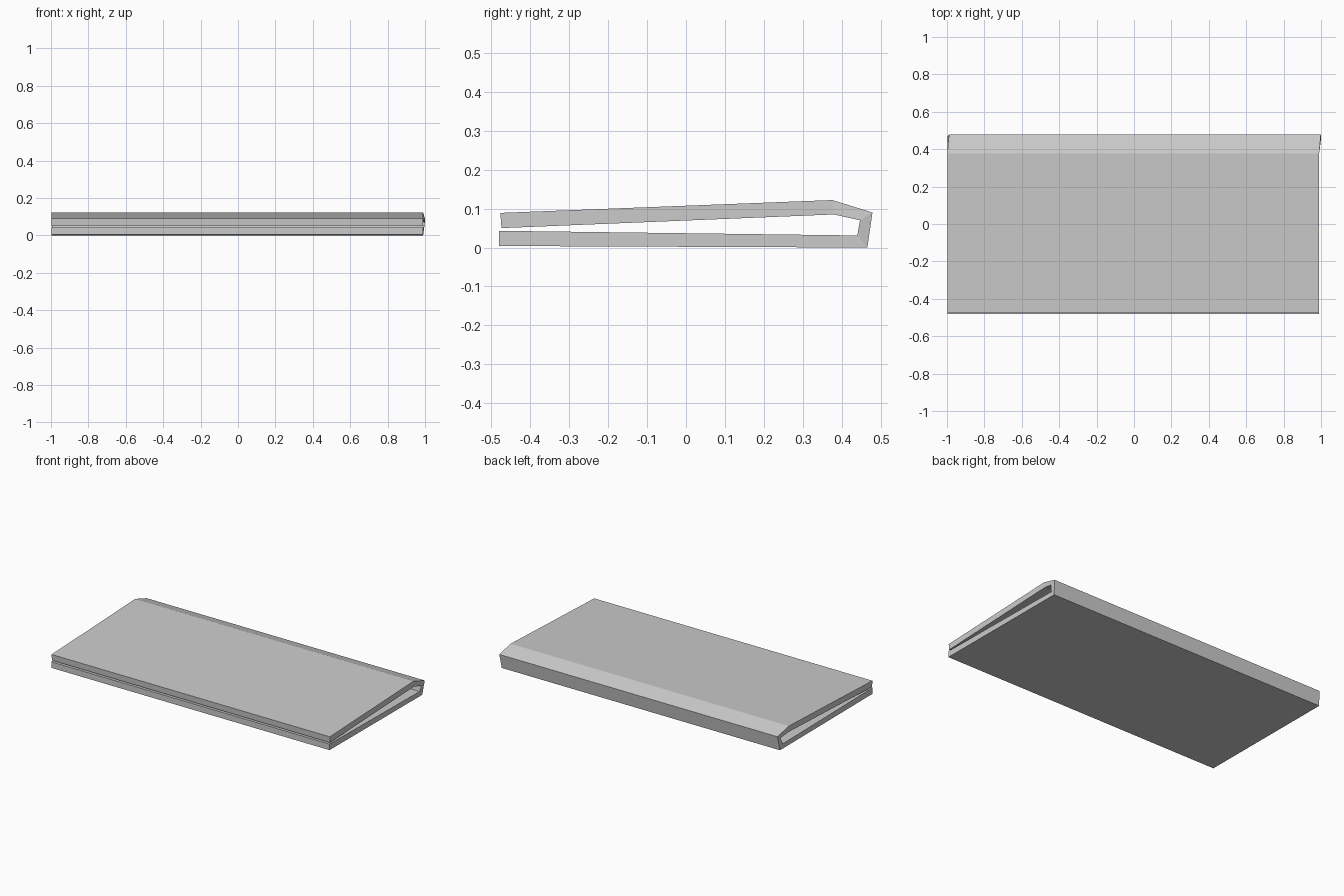
import bpy
import bmesh

cube = bpy.data.objects.get("Cube")
if cube:
    bpy.data.objects.remove(cube, do_unlink=True)

# Plain grey sheet material
grey = bpy.data.materials.new("light_grey")
grey.use_nodes = True
colour = (0.6, 0.6, 0.6, 1)
grey.diffuse_color = colour
grey.node_tree.nodes["Principled BSDF"].inputs["Base Color"].default_value = colour

# Folded sheet: matching outer and inner (y, z) bends, bottom lip to top lip
outer = [(-0.48, 0.004), (0.466, 0.0), (0.479, 0.09), (0.376, 0.122), (-0.477, 0.089)]
inner = [(-0.48, 0.043), (0.44, 0.031), (0.447, 0.07), (0.38, 0.085), (-0.474, 0.05)]
left_x, right_x = 0.99, -0.998
skew = [0, 0, 0.009, 0, 0]  # the upper back fold sits slightly to one side

bm = bmesh.new()


def row(profile, x):
    return [bm.verts.new((x + s, y, z)) for (y, z), s in zip(profile, skew)]


ol, il = row(outer, left_x), row(inner, left_x)
orr, ir = row(outer, right_x), row(inner, right_x)

# Skins and end edges of each panel
for i in range(len(outer) - 1):
    j = i + 1
    bm.faces.new((ol[i], ol[j], orr[j], orr[i]))
    bm.faces.new((il[i], ir[i], ir[j], il[j]))
    bm.faces.new((ol[i], il[i], il[j], ol[j]))
    bm.faces.new((orr[i], orr[j], ir[j], ir[i]))

# Front lips
for i in (0, -1):
    bm.faces.new((ol[i], orr[i], ir[i], il[i]))

bmesh.ops.recalc_face_normals(bm, faces=bm.faces)
mesh = bpy.data.meshes.new("folded_panel")
bm.to_mesh(mesh)
bm.free()
mesh.materials.append(grey)
bpy.context.collection.objects.link(bpy.data.objects.new("folded_panel", mesh))
